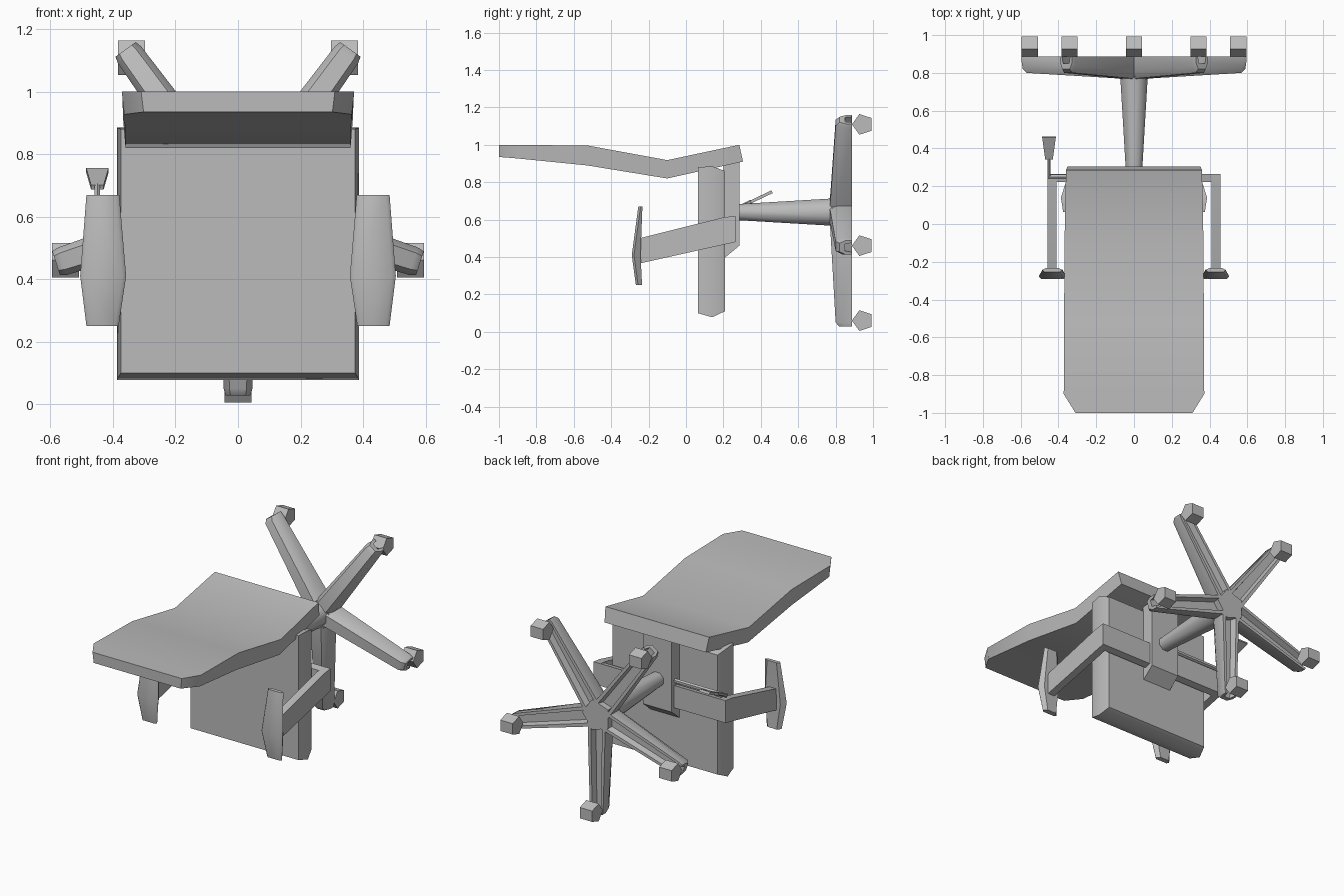
import bpy, bmesh, math
from mathutils import Vector

if "Cube" in bpy.data.objects:
    bpy.data.objects.remove(bpy.data.objects["Cube"], do_unlink=True)

grey = bpy.data.materials.new("plain_grey")
grey.use_nodes = True
grey.diffuse_color = (0.5, 0.5, 0.5, 1)
grey.node_tree.nodes["Principled BSDF"].inputs["Base Color"].default_value = (0.5, 0.5, 0.5, 1)


def loft(name, rings, angle=45):
    """Skin a list of equally long point rings and close both ends."""
    bm = bmesh.new()
    loops = [[bm.verts.new(p) for p in ring] for ring in rings]
    n = len(loops[0])
    for a, b in zip(loops, loops[1:]):
        for i in range(n):
            j = (i + 1) % n
            bm.faces.new((a[i], a[j], b[j], b[i]))
    bm.faces.new(loops[0])
    bm.faces.new(loops[-1])
    bmesh.ops.recalc_face_normals(bm, faces=bm.faces)
    mesh = bpy.data.meshes.new(name)
    bm.to_mesh(mesh)
    bm.free()
    mesh.materials.append(grey)
    obj = bpy.data.objects.new(name, mesh)
    bpy.context.scene.collection.objects.link(obj)
    bpy.ops.object.select_all(action="DESELECT")
    obj.select_set(True)
    bpy.context.view_layer.objects.active = obj
    bpy.ops.object.shade_smooth_by_angle(angle=math.radians(angle))
    return obj


def extrude_x(name, profile, x0, x1):
    return loft(name, [[(x, y, z) for y, z in profile] for x in (x0, x1)], 30)


def rod(name, start, end, r0, r1, sides=8):
    start, end = Vector(start), Vector(end)
    turn = (end - start).to_track_quat("Z", "Y")
    ring = [Vector((math.cos(t), math.sin(t), 0))
            for t in (math.tau * (i + 0.5) / sides for i in range(sides))]
    return loft(name, [[c + turn @ (p * r) for p in ring] for c, r in ((start, r0), (end, r1))])


# Backrest, lying flat on top: y and z of upper edge, y and z of lower edge, half width
sections = [(-1, 1.0, -1, .935, .31), (-.9, 1.0, -.9, .927, .372), (-.52, .995, -.53, .89, .37),
            (-.1, .918, -.1, .82, .368), (.285, 1.0, .305, .91, .36)]
loft("backrest", [[(-w, yt, zt), (w, yt, zt), (w - .008, yb, zb), (.008 - w, yb, zb)]
                  for yt, zt, yb, zb, w in sections])

# Upright seat cushion with a rounded rim
loft("seat", [[(-w, y, lo), (w, y, lo), (w, y, hi), (-w, y, hi)]
              for y, w, lo, hi in ((.063, .375, .1, .88), (.14, .387, .078, .885), (.208, .365, .11, .86))])

# Bracket joining seat, backrest and column
extrude_x("bracket", [(.2, .39), (.285, .46), (.285, .93), (.2, .9)], -.1, .1)

# Gas column
rod("column", (0, .27, .64), (0, .8, .64), .046, .08)

# Star base of five channelled legs, each with a caster
hub = Vector((0, 0, .64))
for k in range(5):
    a = math.radians(72 * k - 90)
    out = Vector((math.cos(a), 0, math.sin(a)))
    side = Vector((-math.sin(a), 0, math.cos(a)))
    rings = []
    for r, w, front in ((.0, .062, .762), (.1, .06, .772), (.59, .046, .8), (.612, .04, .82)):
        half = [(w, .888), (w, front + .035), (w * .6, front)]
        groove = [(w * .65, .888), (w * .5, .85)]
        section = half + [(-s, y) for s, y in reversed(half)]
        section += [(-s, y) for s, y in groove] + list(reversed(groove))
        rings.append([hub + out * r + side * s + Vector((0, y, 0)) for s, y in section])
    loft(f"base_leg_{k + 1}", rings)
    c = hub + out * .58
    wheel = [(.945 - .058 * math.cos(math.tau * i / 5), c.z + .058 * math.sin(math.tau * i / 5))
             for i in range(5)]
    extrude_x(f"caster_{k + 1}", wheel, c.x - .043, c.x + .043)
rod("base_hub", (0, .78, .64), (0, .888, .64), .1, .1, 5)

# Armrests: bar behind the seat, forward bars and pads
extrude_x("arm_crossbar", [(.222, .47), (.264, .48), (.264, .62), (.222, .61)], -.458, .458)
for label, s in (("left", 1), ("right", -1)):
    extrude_x(f"{label}_arm_bar", [(.264, .48), (.264, .62), (.2, .612), (-.25, .5), (-.25, .365)],
              s * .41, s * .458)
    pad = [(.25, .382, .485, -.268, -.235), (.41, .358, .505, -.29, -.243),
           (.67, .38, .485, -.255, -.233)]
    loft(f"{label}_arm_pad", [[(s * (a + .012), f, z), (s * (b - .012), f, z), (s * b, f + .012, z),
                               (s * (b - .02), back, z), (s * (a + .02), back, z), (s * a, f + .012, z)]
                              for z, a, b, f, back in pad])

# Height lever on the right
rod("lever_shaft", (-.1, .25, .645), (-.455, .25, .645), .014, .014, 6)
rod("lever_stem", (-.45, .245, .645), (-.45, .35, .697), .01, .01, 6)
axis = Vector((0, .9, .43))
flat = Vector((0, -.43, .9))
loft("lever_handle", [[Vector((-.45, .345, .694)) + axis * d + flat * t + Vector((u, 0, 0))
                       for u, t in ((-w, -.008), (w, -.008), (w, .008), (-w, .008))]
                      for d, w in ((0, .02), (.128, .036))])
